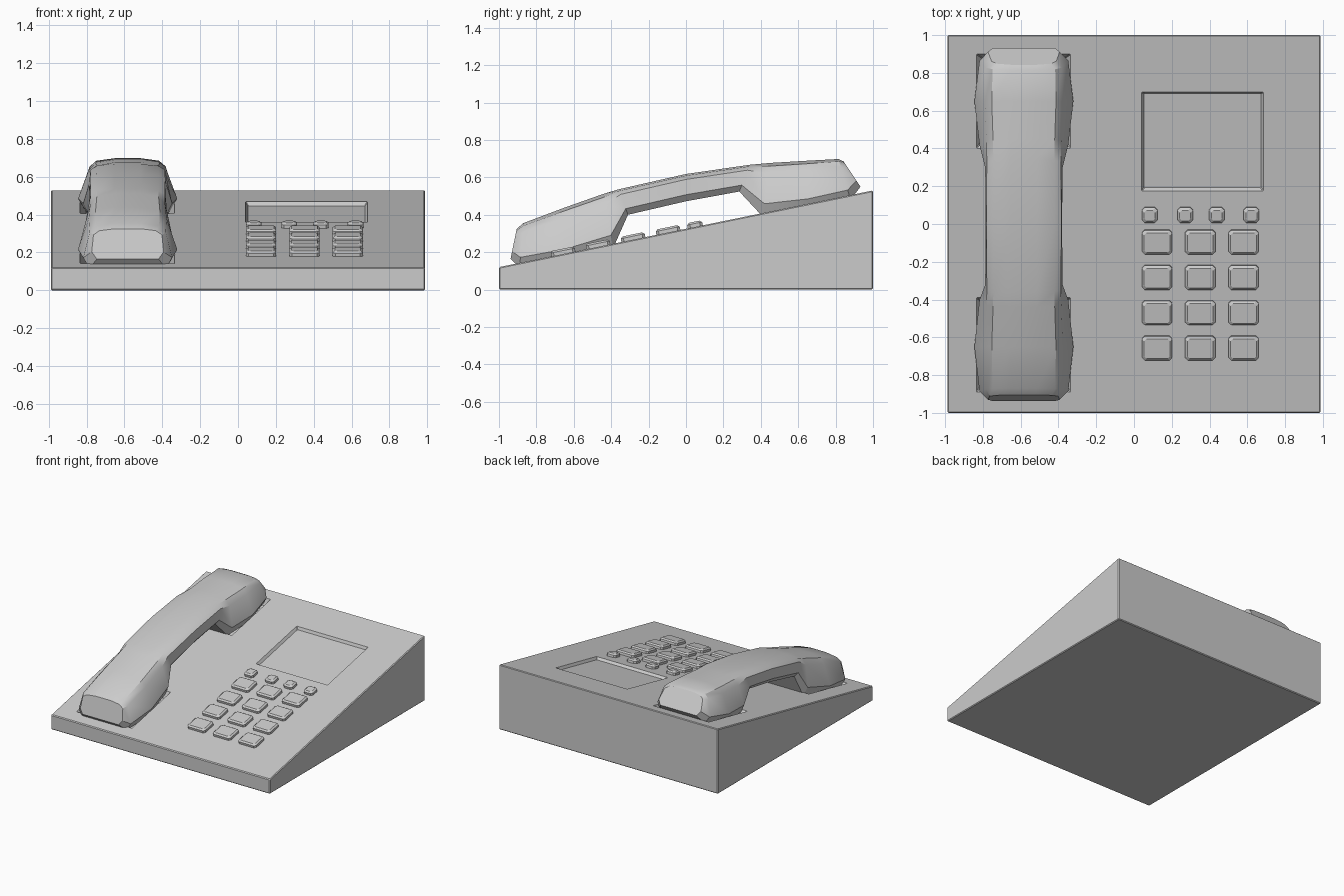
import bpy, bmesh
from math import atan, sin, cos

if "Cube" in bpy.data.objects:
    bpy.data.objects.remove(bpy.data.objects["Cube"])

SLOPE = 0.205
ANG = atan(SLOPE)


def on_top(x, y, d):
    """Point at distance d above the sloping top panel."""
    return (x, y - d * sin(ANG), 0.325 + SLOPE * y + d * cos(ANG))


def loft(name, rings):
    """Closed skin through equal-length rings, capped at both ends."""
    bm = bmesh.new()
    vs = [[bm.verts.new(p) for p in r] for r in rings]
    n = len(vs[0])
    for a, b in zip(vs, vs[1:]):
        for i in range(n):
            j = (i + 1) % n
            bm.faces.new((a[i], a[j], b[j], b[i]))
    bm.faces.new(vs[0])
    bm.faces.new(vs[-1])
    bmesh.ops.recalc_face_normals(bm, faces=bm.faces)
    me = bpy.data.meshes.new(name)
    bm.to_mesh(me)
    bm.free()
    ob = bpy.data.objects.new(name, me)
    bpy.context.collection.objects.link(ob)
    return ob


def panel_ring(x0, x1, y0, y1, inset, d, c):
    """Rectangle with cut corners, parallel to the top panel."""
    x0, x1, y0, y1 = x0 + inset, x1 - inset, y0 + inset, y1 - inset
    pts = [(x0 + c, y0), (x1 - c, y0), (x1, y0 + c), (x1, y1 - c),
           (x1 - c, y1), (x0 + c, y1), (x0, y1 - c), (x0, y0 + c)]
    return [on_top(x, y, d) for x, y in pts]


def key(name, x0, x1, y0, y1):
    box = (x0, x1, y0, y1)
    return loft(name, [panel_ring(*box, 0, -0.01, 0.014),
                       panel_ring(*box, 0, 0.018, 0.014),
                       panel_ring(*box, 0.012, 0.028, 0.012)])


def apply_mod(ob, mod):
    bpy.context.view_layer.objects.active = ob
    bpy.ops.object.modifier_apply(modifier=mod.name)


# Wedge base
side = [(-1, 0), (1, 0), (1, 0.53), (-1, 0.12)]
base = loft("base", [[(x, y, z) for y, z in side] for x in (-0.988, 0.988)])
bev = base.modifiers.new("edge", 'BEVEL')
bev.width = 0.006
bev.segments = 1
apply_mod(base, bev)

# Recesses: display window and two handset cradles
pockets = [((0.04, 0.685, 0.175, 0.70), 0.015, 0.025),
           ((-0.835, -0.335, 0.40, 0.90), 0.03, 0.05),
           ((-0.835, -0.335, -0.89, -0.39), 0.03, 0.05)]
for box, taper, depth in pockets:
    cutter = loft("cutter", [panel_ring(*box, taper, -depth, 0.004),
                             panel_ring(*box, 0, 0, 0.004),
                             panel_ring(*box, 0, 0.05, 0.004)])
    cutter.hide_render = True
    cut = base.modifiers.new("recess", 'BOOLEAN')
    cut.operation = 'DIFFERENCE'
    cut.solver = 'EXACT'
    cut.object = cutter
    apply_mod(base, cut)
    bpy.data.objects.remove(cutter)

# Display plate
screen = loft("screen", [panel_ring(0.05, 0.675, 0.185, 0.69, 0.003, d, 0.004)
                         for d in (-0.03, -0.02)])
glass = bpy.data.materials.new("display")
glass.diffuse_color = (0.95, 0.95, 0.95, 1)
glass.use_nodes = True
glass.node_tree.nodes["Principled BSDF"].inputs["Base Color"].default_value = glass.diffuse_color
screen.data.materials.append(glass)

# Number keys and function keys
for r in range(4):
    y1 = -0.03 - 0.187 * r
    for c in range(3):
        x0 = 0.042 + 0.229 * c
        key(f"number_key_{r}_{c}", x0, x0 + 0.16, y1 - 0.128, y1)
for i, x0 in enumerate((0.042, 0.23, 0.397, 0.58)):
    key(f"function_key_{i}", x0, x0 + 0.082, 0.01, 0.09)

# Handset: stations of (top y, top z, bottom y, bottom z, top width, low width)
stations = [
    (-0.905, 0.325, -0.938, 0.165, 0.175, 0.19),
    (-0.870, 0.355, -0.890, 0.115, 0.195, 0.235),
    (-0.650, 0.438, -0.650, 0.145, 0.200, 0.262),
    (-0.440, 0.512, -0.390, 0.220, 0.192, 0.235),
    (-0.360, 0.536, -0.310, 0.400, 0.190, 0.205),
    (0.000, 0.618, 0.000, 0.472, 0.193, 0.202),
    (0.340, 0.667, 0.285, 0.524, 0.190, 0.205),
    (0.450, 0.677, 0.410, 0.390, 0.192, 0.235),
    (0.650, 0.689, 0.650, 0.420, 0.200, 0.262),
    (0.815, 0.698, 0.880, 0.480, 0.195, 0.235),
    (0.843, 0.685, 0.933, 0.550, 0.165, 0.19),
]
CX = -0.583
rings = []
for ty, tz, by, bz, wt, wl in stations:
    half = [(0.07, 0), (wt * 0.85, 0.06), (wt + 0.006, 0.2),
            (wl, 0.76), (wl * 0.86, 1)]
    outline = half + [(-w, t) for w, t in reversed(half)]
    rings.append([(CX + w, ty + (by - ty) * t, tz + (bz - tz) * t)
                  for w, t in outline])
handset = loft("handset", rings)
bpy.ops.object.select_all(action='DESELECT')
handset.select_set(True)
bpy.context.view_layer.objects.active = handset
bpy.ops.object.shade_smooth_by_angle(angle=0.52)
